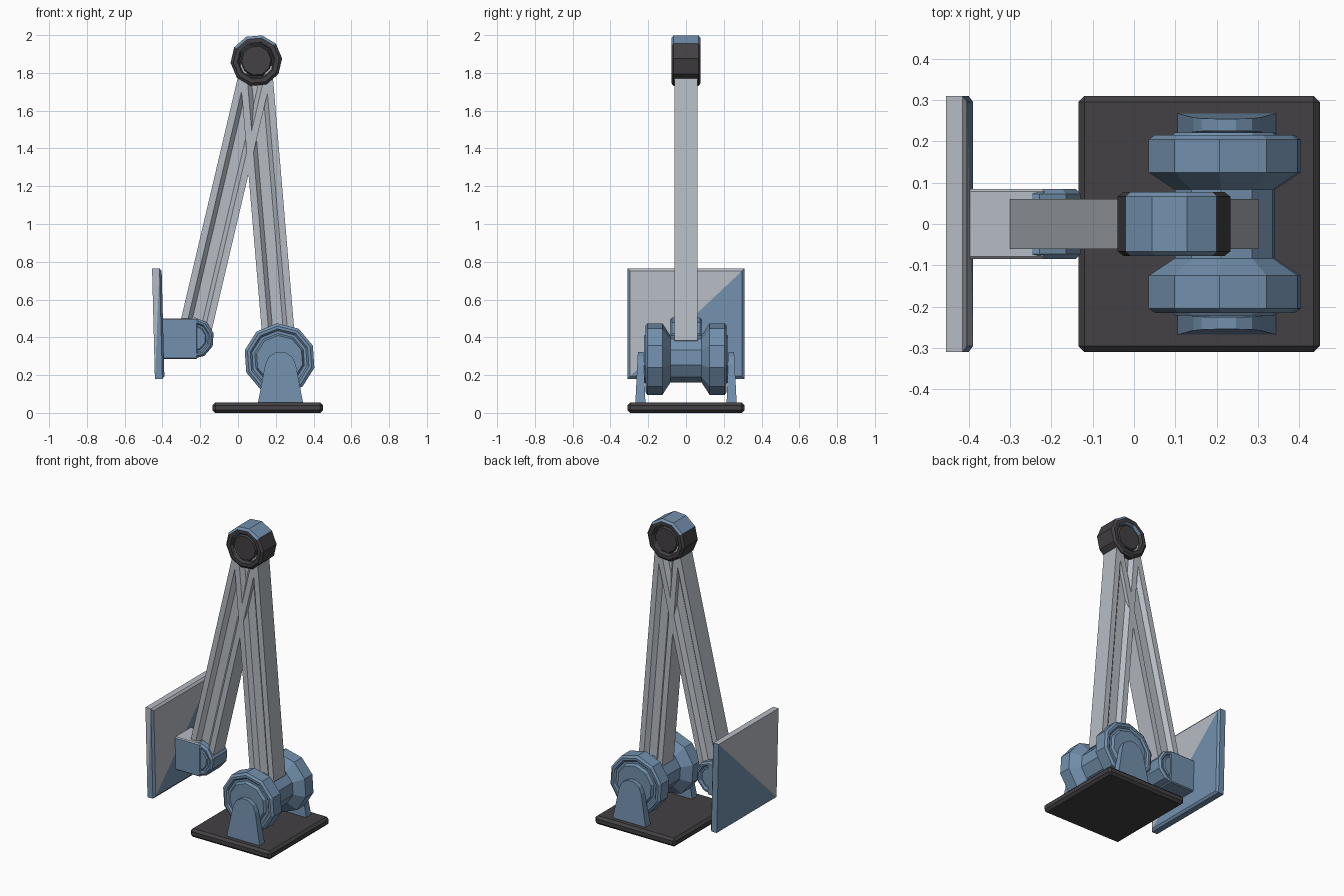
import bpy, bmesh, math
from mathutils import Vector

if "Cube" in bpy.data.objects:
    bpy.data.objects.remove(bpy.data.objects["Cube"])


def mat(name, rgb):
    m = bpy.data.materials.new(name)
    m.diffuse_color = (*rgb, 1)
    m.use_nodes = True
    m.node_tree.nodes["Principled BSDF"].inputs["Base Color"].default_value = m.diffuse_color
    return m


BLUE = mat("steel_blue", (0.17, 0.28, 0.42))
GREY = mat("light_grey", (0.47, 0.50, 0.55))
DARK = mat("charcoal", (0.056, 0.052, 0.056))


def finish(name, bm, *mats):
    bmesh.ops.recalc_face_normals(bm, faces=bm.faces)
    me = bpy.data.meshes.new(name)
    bm.to_mesh(me)
    bm.free()
    for m in mats:
        me.materials.append(m)
    ob = bpy.data.objects.new(name, me)
    bpy.context.collection.objects.link(ob)
    return ob


def turned(name, half, cx, cz, phase, mats, rule=None, n=10):
    """Revolve a mirrored half profile of (radius, y) about a y-direction axis."""
    prof = half + [(r, -y) for r, y in reversed(half)]
    bm = bmesh.new()
    rings = []
    for r, y in prof:
        rings.append([bm.verts.new((cx + r * math.cos(phase + i * math.tau / n), y,
                                    cz + r * math.sin(phase + i * math.tau / n)))
                      for i in range(n)])
    for k in range(len(rings) - 1):
        a, b = rings[k], rings[k + 1]
        for i in range(n):
            j = (i + 1) % n
            f = bm.faces.new((a[i], a[j], b[j], b[i]))
            if rule:
                f.material_index = rule(min(k, len(rings) - 2 - k), i)
    bm.faces.new(rings[0])
    bm.faces.new(rings[-1])
    return finish(name, bm, *mats)


def box(name, lo, hi, bevel, m):
    bm = bmesh.new()
    bmesh.ops.create_cube(bm, size=1)
    for v in bm.verts:
        v.co = Vector([(l + h) / 2 + c * (h - l) for l, h, c in zip(lo, hi, v.co)])
    ob = finish(name, bm, *m)
    b = ob.modifiers.new("bevel", 'BEVEL')
    b.width, b.segments = bevel, 1
    return ob


def beam(name, p, q):
    """Straight arm with a sloped channel in its front and back."""
    half = [(-0.086, 0.06), (-0.05, 0.06), (-0.028, 0.035),
            (0.028, 0.035), (0.05, 0.06), (0.086, 0.06)]
    sec = half + [(u, -v) for u, v in reversed(half)]
    p, q = Vector((p[0], 0, p[1])), Vector((q[0], 0, q[1]))
    d = (q - p).normalized()
    side = Vector((d.z, 0, -d.x))
    bm = bmesh.new()
    a, b = [[bm.verts.new(e + side * u + Vector((0, v, 0))) for u, v in sec] for e in (p, q)]
    for i in range(len(sec)):
        j = (i + 1) % len(sec)
        bm.faces.new((a[i], a[j], b[j], b[i]))
    bm.faces.new(a)
    bm.faces.new(b)
    return finish(name, bm, GREY)


# Base plate
box("base_plate", (-0.135, -0.31, 0), (0.45, 0.31, 0.055), 0.015, [DARK])

# Spool-shaped shoulder joint with recessed flange faces
turned("shoulder_joint",
       [(0.095, 0.222), (0.125, 0.222), (0.135, 0.205), (0.15, 0.205), (0.16, 0.215),
        (0.175, 0.215), (0.19, 0.205), (0.19, 0.125), (0.125, 0.083)],
       0.22, 0.285, math.radians(22), [BLUE])

# Tapered brackets with rounded tops either side of the shoulder
for s, label in ((-1, "front"), (1, "back")):
    outline = [(0.105, 0.05), (0.345, 0.05)]
    outline += [(0.225 + 0.082 * math.cos(math.radians(t)),
                 0.243 + 0.082 * math.sin(math.radians(t))) for t in range(10, 171, 32)]
    bm = bmesh.new()
    inner = [bm.verts.new((x, s * (0.215 + 0.04 * (z - 0.055)), z)) for x, z in outline]
    outer = [bm.verts.new((x, s * (0.268 - 0.05 * (z - 0.055)), z)) for x, z in outline]
    for i in range(len(outline)):
        j = (i + 1) % len(outline)
        bm.faces.new((inner[i], inner[j], outer[j], outer[i]))
    bm.faces.new(inner)
    bm.faces.new(outer)
    finish(label + "_bracket", bm, BLUE)

# Two long arms
beam("lower_arm", (0.217, 0.375), (0.094, 1.83))
beam("upper_arm", (-0.236, 0.40), (0.10, 1.83))

# Elbow: dark with a blue cap over the upper three sides
turned("elbow_joint",
       [(0.078, 0.07), (0.085, 0.056), (0.092, 0.056), (0.1, 0.078), (0.122, 0.078), (0.137, 0.066)],
       0.097, 1.865, math.radians(5), [DARK, BLUE],
       lambda k, i: 1 if k in (2, 4, 5) and 1 <= i <= 3 else 0)

# Wrist joint
turned("wrist_joint",
       [(0.065, 0.08), (0.07, 0.072), (0.08, 0.072), (0.088, 0.085), (0.098, 0.085), (0.11, 0.073)],
       -0.236, 0.395, math.radians(14), [BLUE])

# Wrist mount, grey on top
mount = box("wrist_mount", (-0.41, -0.085, 0.285), (-0.215, 0.085, 0.5), 0.006, [BLUE, GREY])
for f in mount.data.polygons:
    f.material_index = 1 if f.normal.z > 0.5 else 0

# Slightly tilted end plate, chamfered towards the arm, colours split on the diagonal
bm = bmesh.new()


def rect(x, inset):
    h, lo, hi = 0.31 - inset, 0.18 + inset, 0.765 - inset
    return [bm.verts.new((x - 0.0075 * (z - 0.4725) / 0.2925, y, z))
            for y, z in ((-h, lo), (h, lo), (h, hi), (-h, hi))]


back, rim, face = rect(-0.4475, 0), rect(-0.408, 0), rect(-0.397, 0.014)
for r in (back, face):
    bm.faces.new((r[0], r[1], r[2]))
    bm.faces.new((r[0], r[2], r[3])).material_index = 1
for i in range(4):
    j = (i + 1) % 4
    if i == 3:  # front edge is split too
        bm.faces.new((back[0], back[3], rim[3])).material_index = 1
        bm.faces.new((back[0], rim[3], rim[0]))
    else:
        bm.faces.new((back[i], back[j], rim[j], rim[i])).material_index = int(i == 2)
    bm.faces.new((rim[i], rim[j], face[j], face[i])).material_index = int(i == 2)
finish("end_plate", bm, BLUE, GREY)
